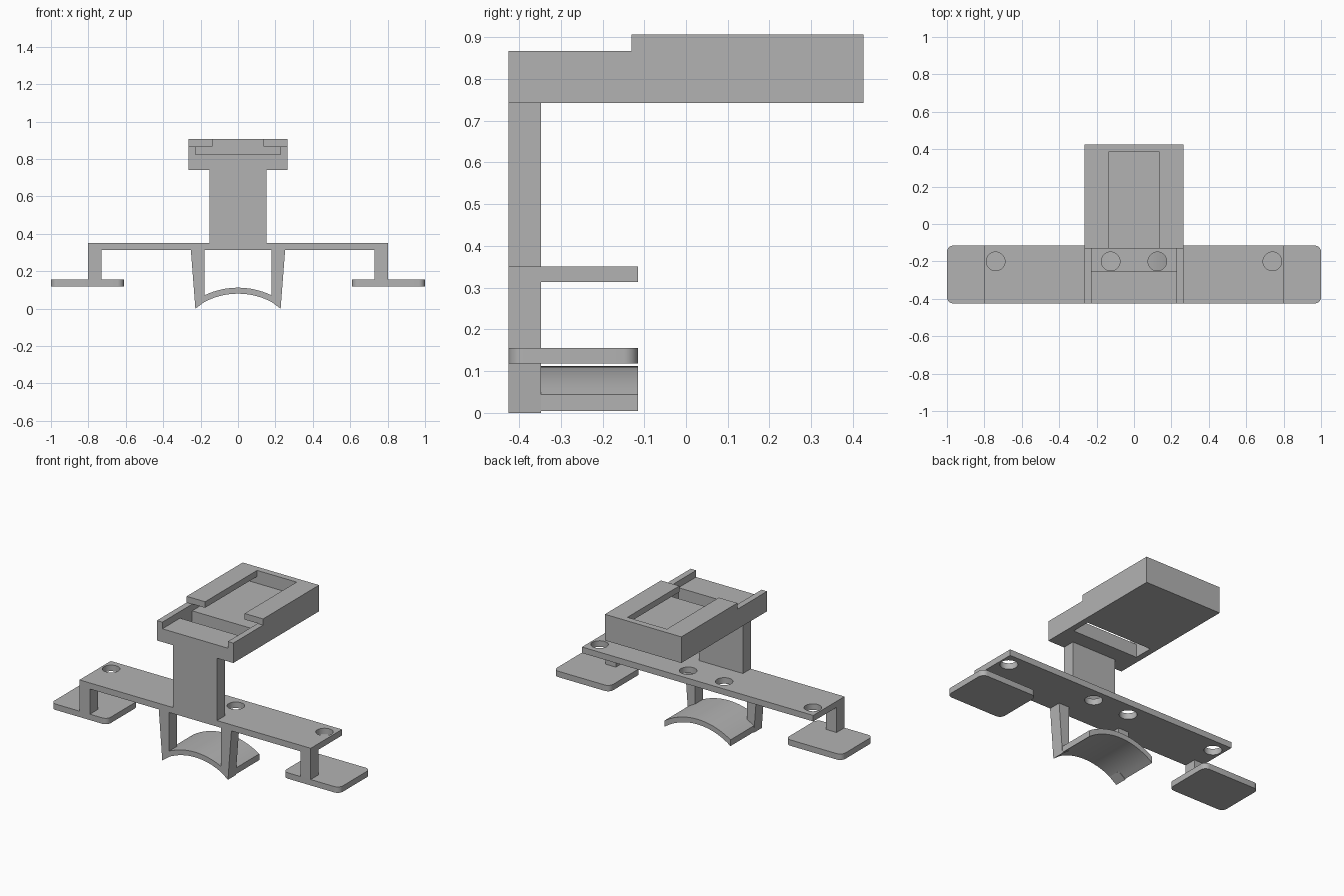
import bpy, bmesh, math

cube = bpy.data.objects.get("Cube")
if cube:
    bpy.data.objects.remove(cube, do_unlink=True)

grey = bpy.data.materials.new("plain_grey")
grey.use_nodes = True
COLOUR = (0.45, 0.45, 0.45, 1)
grey.diffuse_color = COLOUR
next(n for n in grey.node_tree.nodes
     if n.type == 'BSDF_PRINCIPLED').inputs["Base Color"].default_value = COLOUR

FRONT, POST_BACK, BAR_BACK, SHOE_BACK = -0.425, -0.347, -0.115, 0.425


def prism(name, outline, low, high, axis='y'):
    """Extrude an (x, z) outline along y, or an (x, y) outline along z."""
    def place(p, d):
        return (p[0], d, p[1]) if axis == 'y' else (p[0], p[1], d)
    bm = bmesh.new()
    a = [bm.verts.new(place(p, low)) for p in outline]
    b = [bm.verts.new(place(p, high)) for p in outline]
    bm.faces.new(a)
    bm.faces.new(b)
    for i in range(len(a)):
        j = (i + 1) % len(a)
        bm.faces.new((a[i], a[j], b[j], b[i]))
    bmesh.ops.recalc_face_normals(bm, faces=bm.faces)
    mesh = bpy.data.meshes.new(name)
    bm.to_mesh(mesh)
    bm.free()
    mesh.materials.append(grey)
    ob = bpy.data.objects.new(name, mesh)
    bpy.context.collection.objects.link(ob)
    return ob


def box(name, x, y, z):
    return prism(name, [(x[0], z[0]), (x[1], z[0]), (x[1], z[1]), (x[0], z[1])], *y)


def circle(cx, cy, r, n=32, start=0.0, sweep=math.tau):
    return [(cx + r * math.cos(start + sweep * i / n),
             cy + r * math.sin(start + sweep * i / n)) for i in range(n)]


def rounded(x0, x1, y0, y1, r, n=8):
    pts = []
    corners = [(x1 - r, y1 - r), (x0 + r, y1 - r), (x0 + r, y0 + r), (x1 - r, y0 + r)]
    for k, (cx, cy) in enumerate(corners):
        pts += circle(cx, cy, r, n + 1, k * math.pi / 2, math.pi / 2 * (n + 1) / n)
    return pts


def cut(ob, cutters):
    """Subtract the cutters, bake the result and remove them."""
    for c in cutters:
        m = ob.modifiers.new("cut", 'BOOLEAN')
        m.operation, m.solver, m.object = 'DIFFERENCE', 'EXACT', c
    bpy.context.view_layer.update()
    graph = bpy.context.evaluated_depsgraph_get()
    baked = bpy.data.meshes.new_from_object(ob.evaluated_get(graph))
    ob.modifiers.clear()
    ob.data = baked
    for c in cutters:
        bpy.data.objects.remove(c, do_unlink=True)


def smooth(ob):
    bpy.ops.object.select_all(action='DESELECT')
    ob.select_set(True)
    bpy.context.view_layer.objects.active = ob
    bpy.ops.object.shade_smooth_by_angle(angle=math.radians(30))


# Slotted shoe on top: open front tray, roofed pocket behind, slot through floor
shoe = box("shoe", (-0.265, 0.265), (FRONT, SHOE_BACK), (0.742, 0.906))
cut(shoe, [
    box("front_step", (-0.4, 0.4), (-0.6, -0.13), (0.867, 1.0)),
    box("pocket", (-0.227, 0.227), (-0.6, 0.385), (0.825, 0.868)),
    box("roof_opening", (-0.137, 0.137), (-0.6, 0.385), (0.85, 1.0)),
    box("floor_slot", (-0.227, 0.227), (-0.25, -0.13), (0.6, 0.85)),
])

# Upright post
box("post", (-0.152, 0.152), (FRONT, POST_BACK), (0.351, 0.742))

# Cross bar with four screw holes
bar = box("cross_bar", (-0.802, 0.802), (FRONT, BAR_BACK), (0.313, 0.351))
cut(bar, [prism("hole", circle(x, -0.2, 0.05), 0.2, 0.5, 'z')
          for x in (-0.74, -0.125, 0.125, 0.74)])
smooth(bar)

# Curved saddle under the middle
CENTRE, R_IN, R_OUT, HALF = -0.304, 0.384, 0.416, 0.228
STEPS = 20
xs = [HALF * (2 * i / STEPS - 1) for i in range(STEPS + 1)]
arch = [(x, CENTRE + math.sqrt(R_OUT ** 2 - x * x)) for x in xs]
arch += [(x, CENTRE + math.sqrt(R_IN ** 2 - x * x)) for x in reversed(xs)]
smooth(prism("saddle", arch, FRONT, BAR_BACK))

# Mirrored legs and feet
for side, s in (("left", 1), ("right", -1)):
    prism(side + "_saddle_leg",
          [(s * 0.18, 0.313), (s * 0.252, 0.313), (s * 0.228, 0.0),
           (s * 0.18, 0.035)], FRONT, POST_BACK)
    box(side + "_outer_leg", sorted((s * 0.73, s * 0.802)),
        (FRONT, POST_BACK), (0.155, 0.313))
    x0, x1 = sorted((s * 0.61, s * 1.0))
    smooth(prism(side + "_foot", rounded(x0, x1, FRONT, BAR_BACK, 0.035),
                 0.118, 0.155, 'z'))
